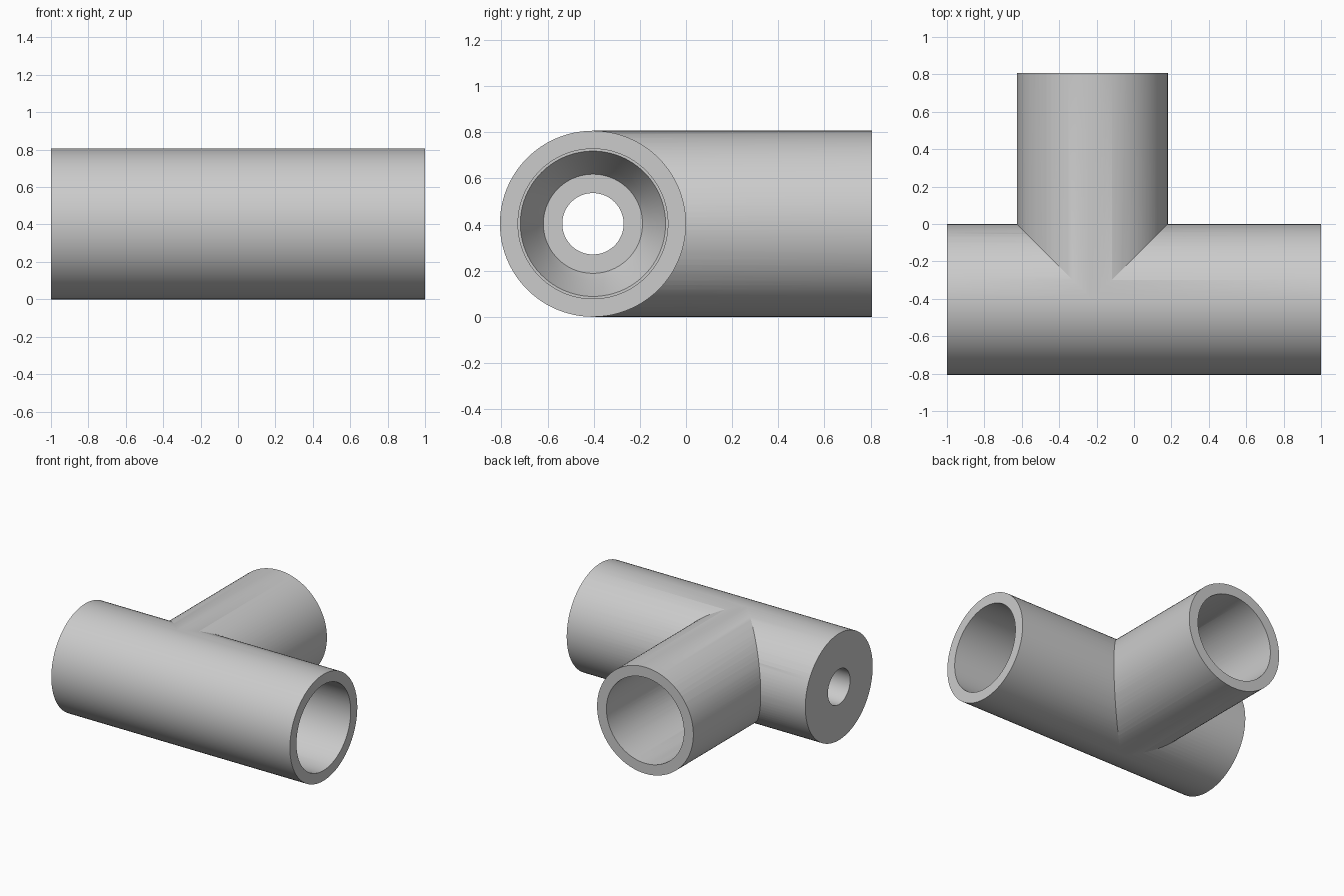
import bpy
import bmesh
import math
from mathutils import Matrix

R = 0.4035         # outer radius of both pipes
BORE = 0.325       # inner radius
BRANCH_X = -0.223
SIDES = 96

if "Cube" in bpy.data.objects:
    bpy.data.objects.remove(bpy.data.objects["Cube"], do_unlink=True)

grey = bpy.data.materials.new("plain_grey")
grey.use_nodes = True
colour = (0.6, 0.6, 0.6, 1)
grey.diffuse_color = colour
grey.node_tree.nodes["Principled BSDF"].inputs["Base Color"].default_value = colour


def turned(name, profile, matrix):
    """Closed solid of revolution about local z from (height, radius) pairs."""
    bm = bmesh.new()
    rings = []
    for h, r in profile:
        rings.append([bm.verts.new((r * math.cos(2 * math.pi * i / SIDES),
                                    r * math.sin(2 * math.pi * i / SIDES), h))
                      for i in range(SIDES)])
    for a, b in zip(rings, rings[1:]):
        for i in range(SIDES):
            j = (i + 1) % SIDES
            bm.faces.new((a[i], a[j], b[j], b[i]))
    bm.faces.new(rings[0][::-1])
    bm.faces.new(rings[-1])
    bmesh.ops.recalc_face_normals(bm, faces=bm.faces)
    bm.transform(matrix)
    mesh = bpy.data.meshes.new(name)
    bm.to_mesh(mesh)
    bm.free()
    mesh.materials.append(grey)
    ob = bpy.data.objects.new(name, mesh)
    bpy.context.collection.objects.link(ob)
    return ob


def combine(target, tool, operation):
    """Apply a boolean and discard the tool."""
    mod = target.modifiers.new(operation, 'BOOLEAN')
    mod.operation = operation
    mod.solver = 'EXACT'
    mod.object = tool
    bpy.context.view_layer.objects.active = target
    bpy.ops.object.modifier_apply(modifier=mod.name)
    bpy.data.objects.remove(tool, do_unlink=True)


along_x = Matrix.Translation((0, -R, R)) @ Matrix.Rotation(math.pi / 2, 4, 'Y')
along_y = Matrix.Translation((BRANCH_X, -R, R)) @ Matrix.Rotation(-math.pi / 2, 4, 'X')

# Main pipe with a side branch of the same diameter
pipe = turned("pipe_tee", [(-1, R), (1, R)], along_x)
combine(pipe, turned("branch", [(0, R), (3 * R, R)], along_y), 'UNION')

# Main bore, funnelled and stepped down to a small hole through a thick end wall
bore = turned("main_bore", [(-1.1, 0.133), (-0.8, 0.133), (-0.8, 0.215), (-0.75, 0.245),
                            (-0.6, 0.315), (-0.6, BORE), (1.1, BORE)], along_x)
combine(pipe, bore, 'DIFFERENCE')

# Branch bore opening into the main bore
combine(pipe, turned("branch_bore", [(0, BORE), (1.4, BORE)], along_y), 'DIFFERENCE')

# Smooth round walls, crisp rims
bpy.ops.object.select_all(action='DESELECT')
pipe.select_set(True)
bpy.context.view_layer.objects.active = pipe
bpy.ops.object.shade_smooth_by_angle(angle=math.radians(20))
